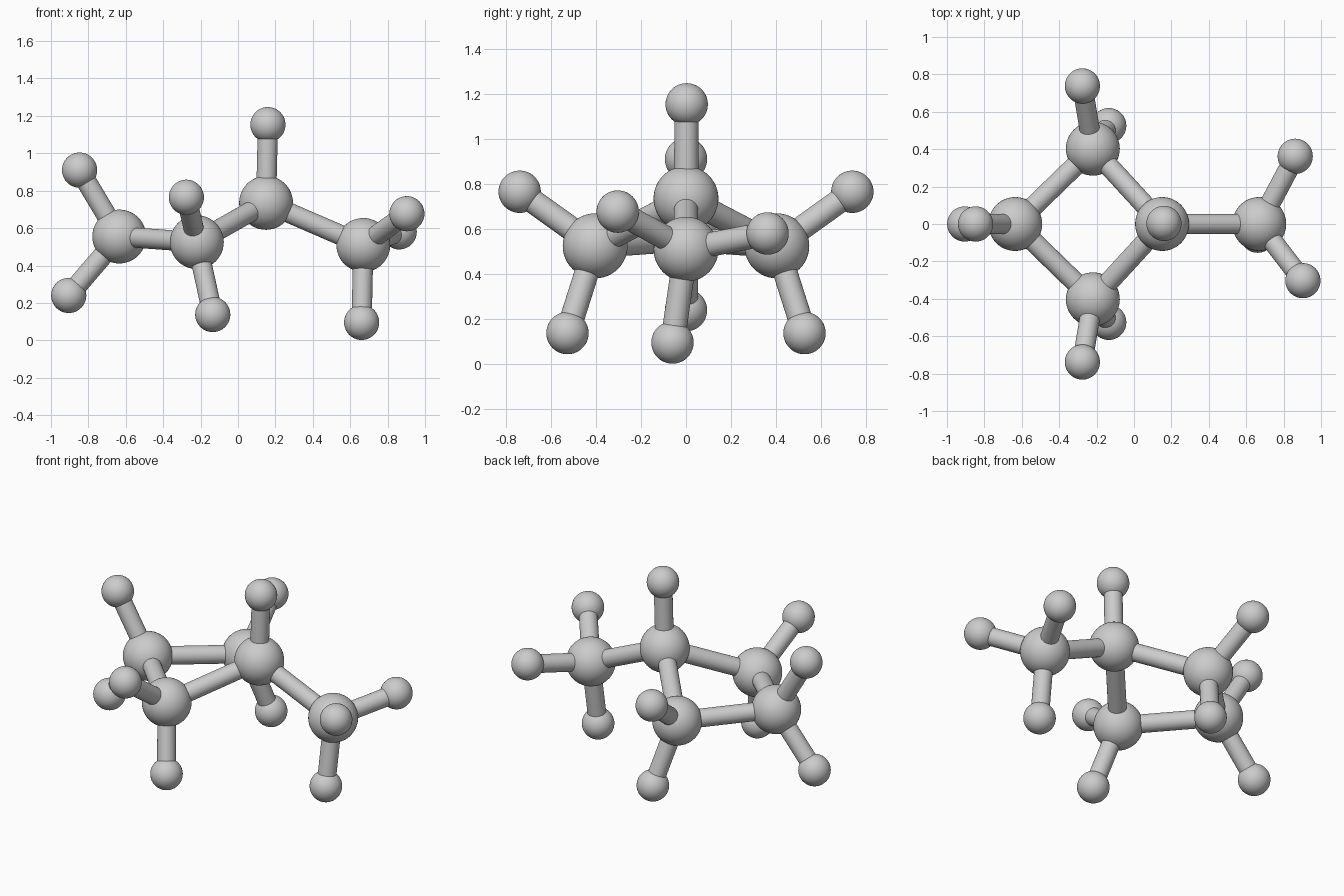
import bpy
from mathutils import Vector

if "Cube" in bpy.data.objects:
    bpy.data.objects.remove(bpy.data.objects["Cube"])

R_BIG, R_SMALL, R_ROD = 0.144, 0.094, 0.054

# Large balls: four-membered ring plus one branch
big = {
    "ring_left": (-0.635, 0, 0.555),
    "ring_front": (-0.22, -0.403, 0.525),
    "ring_back": (-0.22, 0.403, 0.525),
    "ring_right": (0.15, 0, 0.735),
    "branch": (0.67, 0, 0.51),
}

# Small balls attached to each large ball
small = {
    "ring_left": [(-0.847, 0, 0.91), (-0.905, 0, 0.24)],
    "ring_front": [(-0.276, -0.738, 0.765), (-0.135, -0.526, 0.138)],
    "ring_right": [(0.16, 0.003, 1.153)],
    "branch": [(0.903, -0.303, 0.677), (0.862, 0.362, 0.58), (0.661, -0.06, 0.096)],
}
# The back pair mirrors the front pair
small["ring_back"] = [(x, -y, z) for x, y, z in small["ring_front"]]


def smooth(name):
    ob = bpy.context.object
    ob.name = name
    bpy.ops.object.shade_smooth_by_angle()
    return ob


def ball(name, p, r):
    bpy.ops.mesh.primitive_uv_sphere_add(segments=48, ring_count=24, radius=r, location=p)
    return smooth(name)


def rod(name, a, b):
    a, b = Vector(a), Vector(b)
    d = b - a
    bpy.ops.mesh.primitive_cylinder_add(vertices=32, radius=R_ROD, depth=d.length,
                                        location=(a + b) / 2)
    bpy.context.object.rotation_euler = d.to_track_quat('Z', 'Y').to_euler()
    return smooth(name)


# Balls
for name, p in big.items():
    ball(name + "_ball", p, R_BIG)

# Rods between large balls
for a, b in [("ring_left", "ring_front"), ("ring_left", "ring_back"),
             ("ring_front", "ring_right"), ("ring_back", "ring_right"),
             ("ring_right", "branch")]:
    rod(f"{a}_to_{b}_rod", big[a], big[b])

# Small balls, each on a rod made of two halves
for name, points in small.items():
    for i, p in enumerate(points, 1):
        ball(f"{name}_small_ball_{i}", p, R_SMALL)
        mid = (Vector(big[name]) + Vector(p)) / 2
        rod(f"{name}_inner_rod_{i}", big[name], mid)
        rod(f"{name}_outer_rod_{i}", mid, p)
